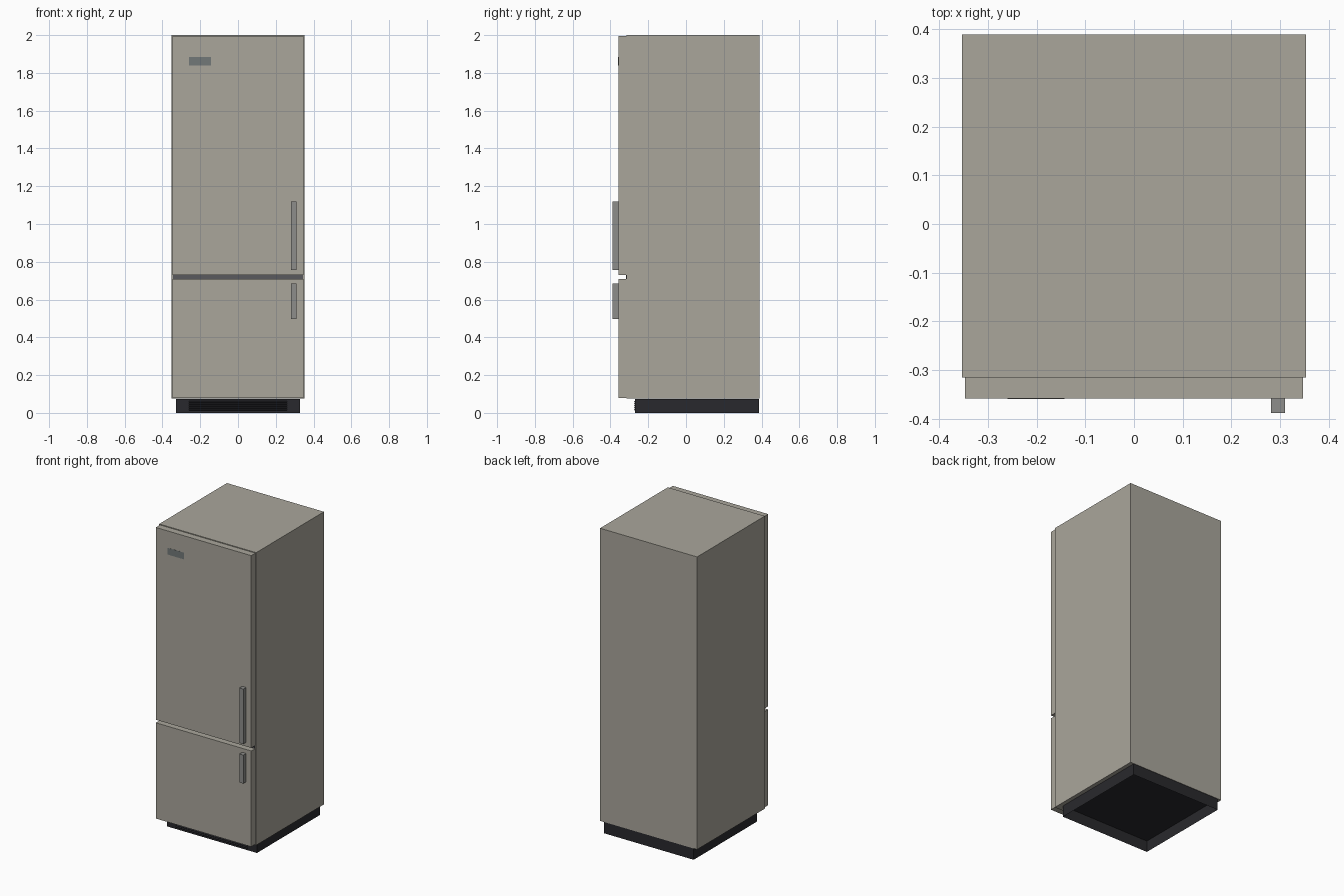
import bpy, bmesh

if "Cube" in bpy.data.objects:
    bpy.data.objects.remove(bpy.data.objects["Cube"])


def material(name, rgb):
    m = bpy.data.materials.new(name)
    m.diffuse_color = (*rgb, 1)
    m.use_nodes = True
    m.node_tree.nodes["Principled BSDF"].inputs["Base Color"].default_value = m.diffuse_color
    return m


STEEL = material("warm_steel", (0.40, 0.38, 0.33))
GREY = material("handle_grey", (0.27, 0.27, 0.26))
BADGE = material("badge_grey", (0.17, 0.19, 0.19))
SEAL = material("seal_dark", (0.10, 0.10, 0.11))
BLACK = material("plinth_black", (0.022, 0.022, 0.026))


def finish(name, bm, mat):
    bmesh.ops.recalc_face_normals(bm, faces=bm.faces)
    me = bpy.data.meshes.new(name)
    bm.to_mesh(me)
    bm.free()
    me.materials.append(mat)
    ob = bpy.data.objects.new(name, me)
    bpy.context.collection.objects.link(ob)
    return ob


def box(name, xs, ys, zs, mat, open_bottom=False):
    bm = bmesh.new()
    bmesh.ops.create_cube(bm, size=1)
    for v in bm.verts:
        v.co = [lo + (c + 0.5) * (hi - lo)
                for c, (lo, hi) in zip(v.co, (xs, ys, zs))]
    if open_bottom:
        low = [f for f in bm.faces if all(v.co.z < zs[0] + 1e-5 for v in f.verts)]
        bmesh.ops.delete(bm, geom=low, context='FACES_ONLY')
    return finish(name, bm, mat)


def louvre(name, half_width, y, z, depth, height, mat):
    # Wedge-shaped slat with its tip facing forward
    bm = bmesh.new()
    profile = [(y, z), (y - depth, z + height / 2), (y, z + height)]
    ends = [[bm.verts.new((x, py, pz)) for py, pz in profile]
            for x in (-half_width, half_width)]
    for end in ends:
        bm.faces.new(end)
    for i in range(3):
        j = (i + 1) % 3
        bm.faces.new((ends[0][i], ends[0][j], ends[1][j], ends[1][i]))
    return finish(name, bm, mat)


# Cabinet
box("cabinet", (-0.353, 0.353), (-0.315, 0.389), (0.075, 2.0), STEEL)

# Doors and their handles
DOOR_X, DOOR_Y = (-0.347, 0.347), (-0.358, -0.315)
for label, door_z, handle_z in (("fridge", (0.73, 1.995), (0.757, 1.118)),
                                ("freezer", (0.08, 0.71), (0.497, 0.684))):
    box(label + "_door", DOOR_X, DOOR_Y, door_z, STEEL)
    box(label + "_handle", (0.281, 0.31), (-0.388, -0.358), handle_z, GREY)

# Dark seal in the gap between the doors
box("door_gap_seal", (-0.343, 0.343), (-0.318, -0.313), (0.71, 0.73), SEAL)

# Blank badge plate
box("badge_plate", (-0.26, -0.143), (-0.359, -0.356), (1.84, 1.884), BADGE)

# Hollow plinth, open underneath
box("plinth", (-0.327, 0.327), (-0.27, 0.387), (0, 0.0745), BLACK, open_bottom=True)

# Ventilation slats on the plinth front
for i in range(5):
    louvre(f"vent_slat_{i + 1}", 0.26, -0.27, 0.012 + i * 0.0105, 0.006, 0.009, BLACK)
